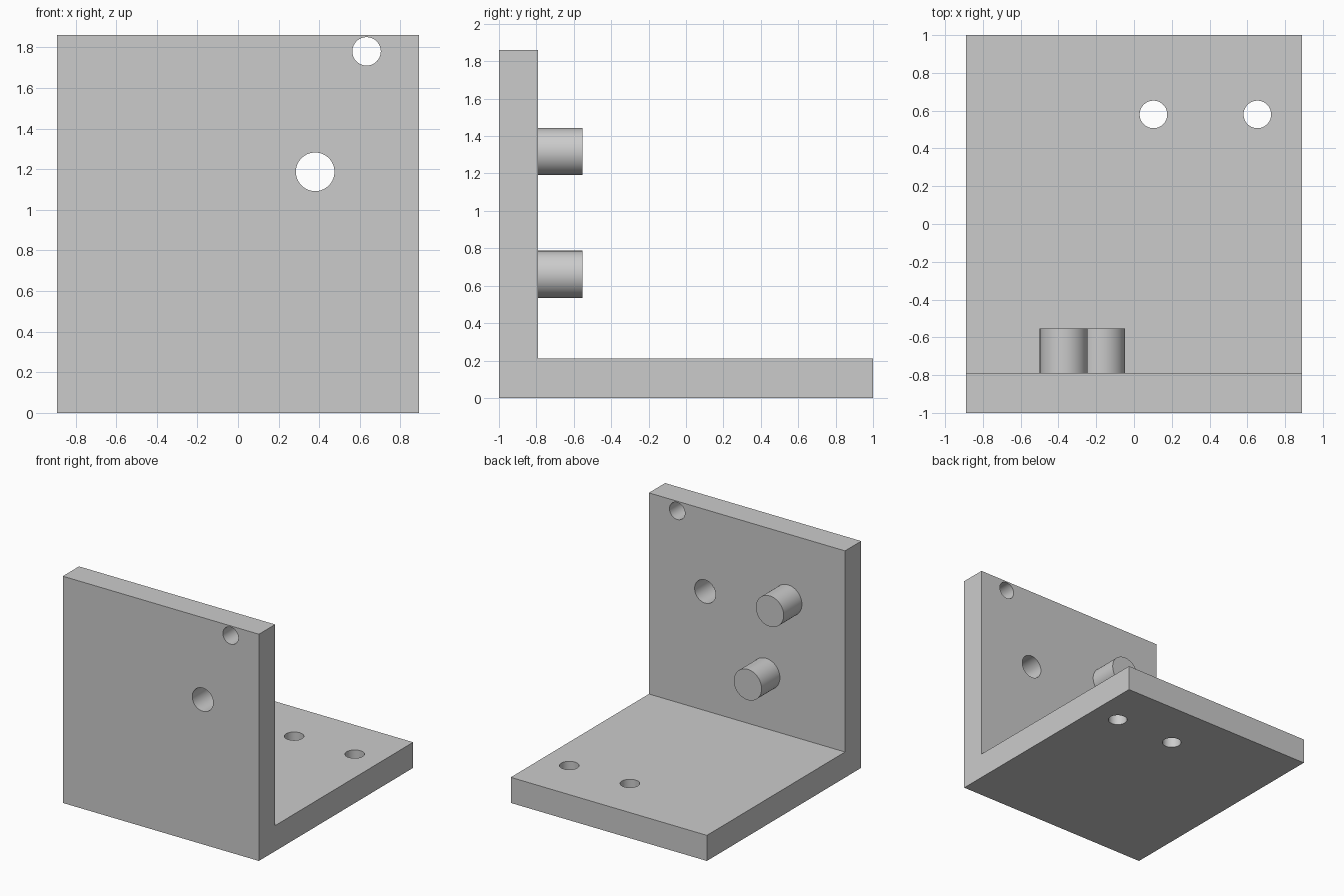
import bpy, bmesh, math
from mathutils import Matrix, Vector

cube = bpy.data.objects.get("Cube")
if cube:
    bpy.data.objects.remove(cube, do_unlink=True)

HALF_X, HEIGHT, THICK = 0.89, 1.86, 0.21

grey = bpy.data.materials.new("light_grey")
grey.use_nodes = True
colour = (0.6, 0.6, 0.6, 1)
grey.diffuse_color = colour
grey.node_tree.nodes["Principled BSDF"].inputs["Base Color"].default_value = colour


def make_object(name, bm):
    bmesh.ops.recalc_face_normals(bm, faces=bm.faces)
    mesh = bpy.data.meshes.new(name)
    bm.to_mesh(mesh)
    bm.free()
    mesh.materials.append(grey)
    obj = bpy.data.objects.new(name, mesh)
    bpy.context.collection.objects.link(obj)
    return obj


def cylinder(name, centre, radius, depth, along_y):
    bm = bmesh.new()
    turn = Matrix.Rotation(math.pi / 2 if along_y else 0, 4, "X")
    bmesh.ops.create_cone(bm, cap_ends=True, segments=64, radius1=radius,
                          radius2=radius, depth=depth,
                          matrix=Matrix.Translation(centre) @ turn)
    return make_object(name, bm)


def smooth(obj):
    bpy.ops.object.select_all(action="DESELECT")
    obj.select_set(True)
    bpy.context.view_layer.objects.active = obj
    bpy.ops.object.shade_smooth_by_angle(angle=math.radians(30))


# L-shaped bracket: side profile extruded across the width
profile = [(-1, 0), (1, 0), (1, THICK), (THICK - 1, THICK),
           (THICK - 1, HEIGHT), (-1, HEIGHT)]
bm = bmesh.new()
face = bm.faces.new([bm.verts.new((-HALF_X, y, z)) for y, z in profile])
sweep = bmesh.ops.extrude_face_region(bm, geom=[face])
bmesh.ops.translate(bm, vec=Vector((2 * HALF_X, 0, 0)),
                    verts=[v for v in sweep["geom"] if isinstance(v, bmesh.types.BMVert)])
bracket = make_object("bracket", bm)

# Through holes in the upright plate and the base plate
holes = [("upright_centre_hole", (0.38, -0.9, 1.187), 0.095, True),
         ("upright_corner_hole", (0.633, -0.9, 1.78), 0.07, True),
         ("base_inner_hole", (0.103, 0.58, 0.1), 0.073, False),
         ("base_outer_hole", (0.653, 0.58, 0.1), 0.073, False)]
for name, centre, radius, along_y in holes:
    cutter = cylinder(name + "_cutter", centre, radius, 0.5, along_y)
    cutter.hide_render = True
    cut = bracket.modifiers.new(name, "BOOLEAN")
    cut.operation = "DIFFERENCE"
    cut.solver = "EXACT"
    cut.object = cutter
    bpy.context.view_layer.objects.active = bracket
    bpy.ops.object.modifier_apply(modifier=name)
    bpy.data.objects.remove(cutter, do_unlink=True)
smooth(bracket)

# Round pegs on the inner face of the upright, slightly sunk into it
PEG_START, PEG_END = THICK - 1.02, -0.553
for name, x, z in [("upper_peg", -0.373, 1.317), ("lower_peg", -0.173, 0.661)]:
    peg = cylinder(name, (x, (PEG_START + PEG_END) / 2, z), 0.126,
                   PEG_END - PEG_START, True)
    smooth(peg)
